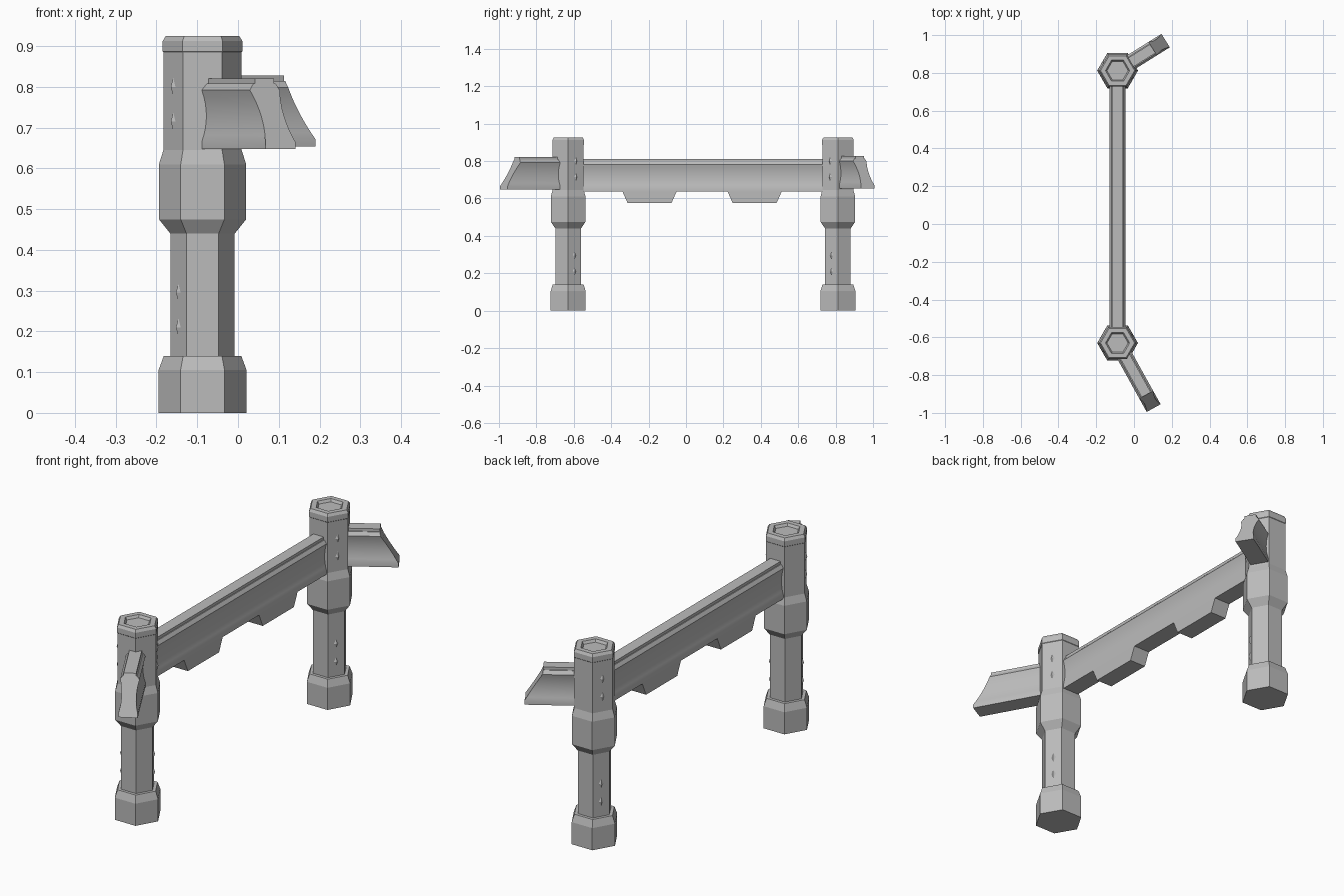
import bpy
import bmesh
from math import cos, sin, radians
from mathutils import Matrix, Vector

cube = bpy.data.objects.get("Cube")
if cube:
    bpy.data.objects.remove(cube, do_unlink=True)

GREY = (0.5, 0.5, 0.5, 1)
mat = bpy.data.materials.new("weathered grey")
mat.use_nodes = True
mat.diffuse_color = GREY
mat.node_tree.nodes["Principled BSDF"].inputs["Base Color"].default_value = GREY


def finish(name, bm, matrix, smooth=False):
    bmesh.ops.recalc_face_normals(bm, faces=bm.faces)
    mesh = bpy.data.meshes.new(name)
    bm.to_mesh(mesh)
    bm.free()
    mesh.transform(matrix)
    mesh.materials.append(mat)
    if smooth:
        mesh.shade_smooth()
        mesh.set_sharp_from_angle(angle=radians(25))
    obj = bpy.data.objects.new(name, mesh)
    bpy.context.collection.objects.link(obj)
    return obj


def loft(bm, rings):
    """Skin a list of closed point loops and cap both ends."""
    loops = [[bm.verts.new(p) for p in ring] for ring in rings]
    for a, b in zip(loops, loops[1:]):
        for i in range(len(a)):
            j = (i + 1) % len(a)
            bm.faces.new((a[i], a[j], b[j], b[i]))
    bm.faces.new(loops[0])
    bm.faces.new(loops[-1])


def place(x, y, z=0, angle=0):
    return Matrix.Translation((x, y, z)) @ Matrix.Rotation(radians(angle), 4, 'Z')


# Hexagonal post: radius and height from the foot to the recessed cap
POST = [(0.108, 0), (0.108, 0.105), (0.095, 0.14), (0.079, 0.14),
        (0.079, 0.44), (0.107, 0.475), (0.107, 0.61), (0.096, 0.645),
        (0.096, 0.885), (0.098, 0.887), (0.098, 0.912), (0.090, 0.925),
        (0.064, 0.925), (0.056, 0.913)]


def post(name, x, y):
    bm = bmesh.new()
    loft(bm, [[(r * cos(radians(60 * i)), r * sin(radians(60 * i)), z)
               for i in range(6)] for r, z in POST])
    finish(name, bm, place(x, y))


# Raised diamond studs on two opposite post faces
def studs(name, x, y, angle):
    for side in (0, 180):
        bm = bmesh.new()
        for z, radius in ((0.21, 0.079), (0.295, 0.079), (0.715, 0.096), (0.80, 0.096)):
            d = radius * cos(radians(30))
            tip = bm.verts.new((d + 0.007, 0, z))
            rim = [bm.verts.new((d - 0.001, u, z + v))
                   for u, v in ((0.013, 0), (0, 0.025), (-0.013, 0), (0, -0.025))]
            for i in range(4):
                bm.faces.new((rim[i], rim[(i + 1) % 4], tip))
            bm.faces.new(rim[::-1])
        finish(name + ("_front" if side else "_back"), bm, place(x, y, 0, angle + side))


# Rail section: flared bottom, hollow flank, bevelled ledge and narrow cap
def rail_half():
    pts = [(0.042, 0), (0.042, 0.018)]
    for i in range(1, 9):
        t = i / 8
        pts.append((0.042 - 0.040 * t * (1 - t), 0.018 + 0.127 * t))
    return pts + [(0.031, 0.161), (0.027, 0.161), (0.027, 0.174)]


def rail(name, x, y, z, angle, length, rake=0.0):
    half = rail_half()
    section = half + [(-u, h) for u, h in reversed(half)]
    bm = bmesh.new()
    loft(bm, [[(0, u, h) for u, h in section],
              [(length - rake * min(max(0, h - 0.018), 0.13), u, h) for u, h in section]])
    finish(name, bm, place(x, y, z, angle), smooth=True)


# Tapered block hanging under the beam
def tooth(name, x, y):
    bm = bmesh.new()
    loft(bm, [[(sx * 0.042, sy * w, z) for sx, sy in ((-1, -1), (1, -1), (1, 1), (-1, 1))]
              for w, z in ((0.117, 0.575), (0.146, 0.64))])
    finish(name, bm, place(x, y))


PX, FRONT, BACK = -0.087, -0.63, 0.812

post("front_post", PX, FRONT)
post("back_post", PX, BACK)
studs("front_post_studs", PX, FRONT, 30)
studs("back_post_studs", PX, BACK, -30)

rail("main_beam", PX, FRONT, 0.637, 90, BACK - FRONT)
rail("front_broken_rail", PX, FRONT, 0.647, -61, 0.394, 0.62)
rail("back_broken_rail", PX, BACK, 0.654, 32, 0.30, 0.62)

tooth("front_beam_tooth", PX, -0.195)
tooth("back_beam_tooth", PX, 0.367)
